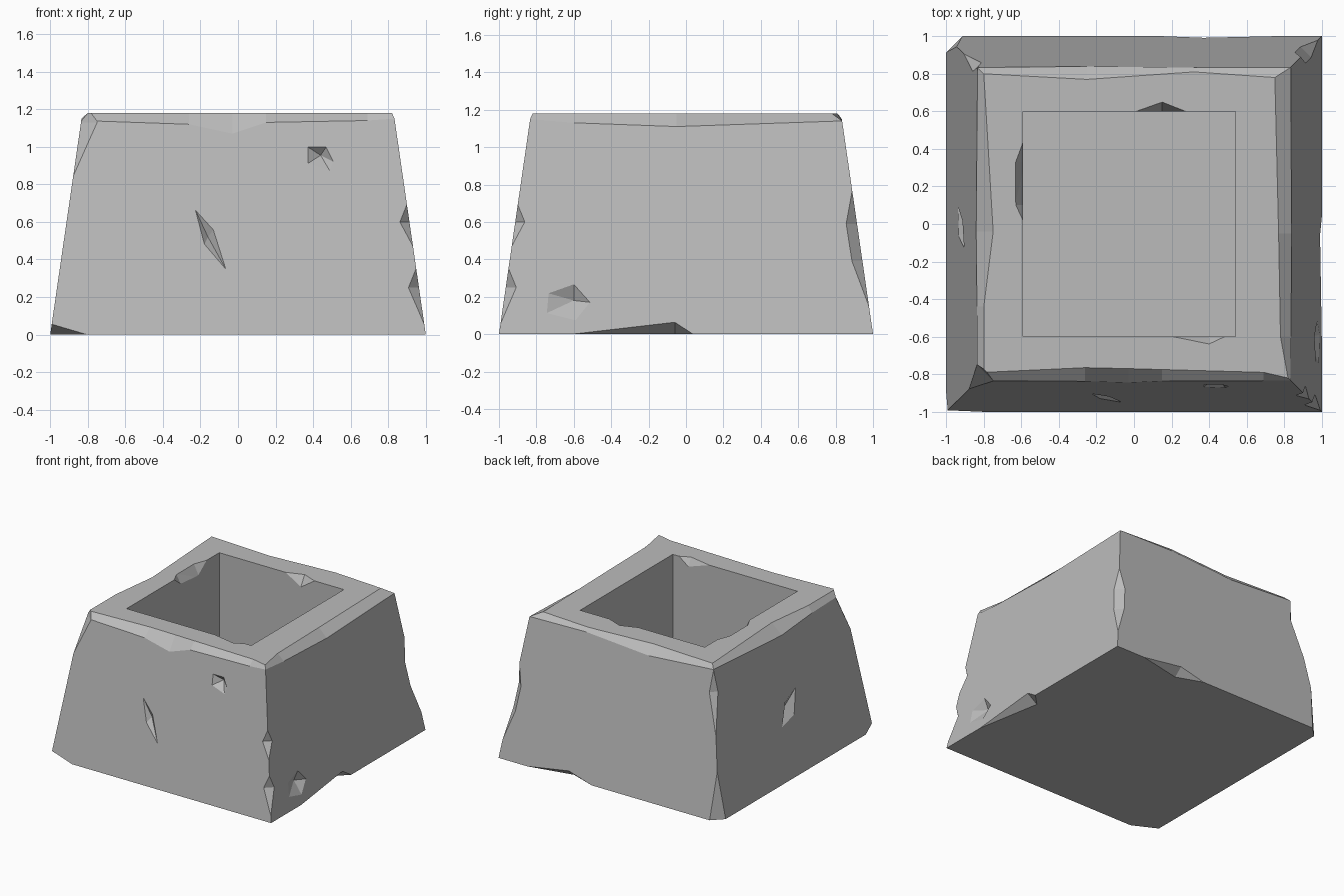
import bpy
import bmesh

cube = bpy.data.objects.get("Cube")
if cube:
    bpy.data.objects.remove(cube, do_unlink=True)

TOP = 1.18
FLOOR = 0.25


def half(z):
    """Half width of the tapered block at a height."""
    return 1 - 0.145 * z


def on_side(axis, sign, u, z, depth=0.0):
    """Point on a sloping side, u along it, sunk by depth."""
    d = sign * (half(z) + 0.002 - depth)
    return (d, u, z) if axis == "x" else (u, d, z)


def hull(bm, points):
    verts = [bm.verts.new(p) for p in points]
    out = bmesh.ops.convex_hull(bm, input=verts)
    spare = {g for g in out["geom_interior"] + out["geom_unused"]
             if isinstance(g, bmesh.types.BMVert)}
    bmesh.ops.delete(bm, geom=list(spare), context="VERTS")


def edge_chip(bm, sx, sy, levels):
    """Chip along a standing corner; levels are (height, width)."""
    points = []
    for z, w in levels:
        h = half(z) + 0.002
        points += [(sx * (h - w), sy * h, z), (sx * h, sy * (h - w), z)] if w else [(sx * h, sy * h, z)]
    zm = sum(z for z, w in levels) / len(levels)
    h = half(zm) + 0.15
    hull(bm, points + [(sx * h, sy * h, zm)])


def pit(bm, axis, sign, ring, apex, depth):
    """Faceted dent in a side."""
    points = [on_side(axis, sign, u, z) for u, z in ring]
    hull(bm, points + [on_side(axis, sign, *apex, depth), on_side(axis, sign, *apex, -0.05)])


def foot_chip(bm, axis, sign, u0, um, u1, height, depth):
    """Chip out of a bottom edge."""
    hull(bm, [on_side(axis, sign, u0, 0), on_side(axis, sign, u1, 0),
              on_side(axis, sign, um, height), on_side(axis, sign, um, 0, depth),
              on_side(axis, sign, um, -0.15, -0.15)])


def make_object(name, bm):
    bmesh.ops.recalc_face_normals(bm, faces=bm.faces[:])
    mesh = bpy.data.meshes.new(name)
    bm.to_mesh(mesh)
    bm.free()
    obj = bpy.data.objects.new(name, mesh)
    bpy.context.collection.objects.link(obj)
    return obj


# Worn top outline per side: x, y, and height where the bevel meets the side
sides = [
    ("y", -1, [(-.80, -.79, 1.14), (-.26, -.765, 1.12), (-.03, -.77, 1.07), (.15, -.775, 1.13), (.69, -.79, 1.14)]),
    ("x", 1, [(.82, -.82, 1.15), (.78, -.6, 1.13), (.77, -.05, 1.11)]),
    ("y", 1, [(.75, .78, 1.14), (.32, .81, 1.15), (-.25, .77, 1.11)]),
    ("x", -1, [(-.80, .80, 1.15), (-.75, -.04, 1.10), (-.80, -.44, 1.13)]),
]
corners = [(-1, -1), (1, -1), (1, 1), (-1, 1)]

# Solid block
bm = bmesh.new()
base = [bm.verts.new((x, y, 0)) for x, y in corners]
rim, shoulder, starts = [], [], []
for (axis, sign, pts), (cx, cy) in zip(sides, corners):
    starts.append(len(rim))
    for i, (x, y, z) in enumerate(pts):
        rim.append(bm.verts.new((x, y, TOP)))
        h = half(z)
        if i == 0:
            p = (cx * h, cy * h, z)
        else:
            p = (sign * h, y, z) if axis == "x" else (x, sign * h, z)
        shoulder.append(bm.verts.new(p))
n = len(rim)
bm.faces.new(base[::-1])
bm.faces.new(rim)
for i in range(n):
    j = (i + 1) % n
    bm.faces.new((shoulder[i], shoulder[j], rim[j], rim[i]))
starts.append(n)
for k in range(4):
    span = [shoulder[i % n] for i in range(starts[k], starts[k + 1] + 1)]
    bm.faces.new([base[k], base[(k + 1) % 4]] + span[::-1])
block = make_object("stone_block", bm)

# Square socket
bm = bmesh.new()
hull(bm, [(x, y, z) for x in (-.59, .54) for y in (-.6, .6) for z in (FLOOR, 1.5)])
socket = make_object("socket_cutter", bm)

# Chips and dents
bm = bmesh.new()
edge_chip(bm, 1, -1, [(.46, 0), (.6, .055), (.7, 0)])
edge_chip(bm, 1, -1, [(.04, 0), (.25, .06), (.36, 0)])
edge_chip(bm, 1, 1, [(.13, 0), (.39, .06), (.59, .062), (.78, 0)])
edge_chip(bm, -1, 1, [(.62, 0), (.97, .05), (1.16, 0)])
edge_chip(bm, -1, 1, [(.4, 0), (0, .09), (-.1, .1)])
edge_chip(bm, -1, -1, [(.83, 0), (1.13, .09), (1.25, .09)])
pit(bm, "y", -1, [(.37, 1.0), (.47, 1.0), (.51, .92), (.49, .87), (.37, .91)], (.44, .955), .05)
pit(bm, "y", -1, [(-.23, .67), (-.13, .56), (-.06, .34), (-.18, .48)], (-.16, .52), .04)
pit(bm, "x", 1, [(-.74, .22), (-.6, .27), (-.51, .17), (-.59, .07), (-.75, .11)], (-.6, .18), .05)
pit(bm, "x", -1, [(-.13, .66), (-.07, .46), (.1, .42), (.02, .6)], (-.02, .53), .05)
foot_chip(bm, "x", 1, -.62, -.06, .04, .065, .1)
foot_chip(bm, "y", 1, .15, .37, .75, .06, .08)
hull(bm, [(-.8, -1.002, 0), (-1.002, -1.002, .065), (-1.002, -.9, 0), (-1.1, -1.1, -.1)])
# Chips around the socket mouth
hull(bm, [(-.05, .59, 1.2), (.33, .59, 1.2), (.15, .655, 1.19), (.15, .59, 1.08), (.15, .5, 1.3)])
hull(bm, [(-.58, -.03, 1.2), (-.58, .49, 1.2), (-.635, .1, 1.19), (-.635, .33, 1.19),
          (-.58, .1, 1.1), (-.58, .33, 1.08), (-.5, .2, 1.3)])
hull(bm, [(.1, -.59, 1.2), (.53, -.59, 1.2), (.4, -.645, 1.19), (.4, -.59, 1.1), (.4, -.5, 1.3)])
chips = make_object("chip_cutter", bm)

# Carve the block
for cutter in (socket, chips):
    cutter.hide_render = True
    mod = block.modifiers.new(cutter.name, "BOOLEAN")
    mod.operation = "DIFFERENCE"
    mod.solver = "EXACT"
    mod.use_self = cutter is chips
    mod.object = cutter
bpy.context.view_layer.update()
carved = bpy.data.meshes.new_from_object(block.evaluated_get(bpy.context.evaluated_depsgraph_get()))
block.modifiers.clear()
block.data = carved
for cutter in (socket, chips):
    bpy.data.objects.remove(cutter, do_unlink=True)

# Stone colour
GREY = (0.5, 0.5, 0.5, 1)
mat = bpy.data.materials.new("grey_stone")
mat.use_nodes = True
mat.diffuse_color = GREY
mat.node_tree.nodes["Principled BSDF"].inputs["Base Color"].default_value = GREY
carved.materials.clear()
carved.materials.append(mat)
for face in carved.polygons:
    face.material_index = 0
    face.use_smooth = False
